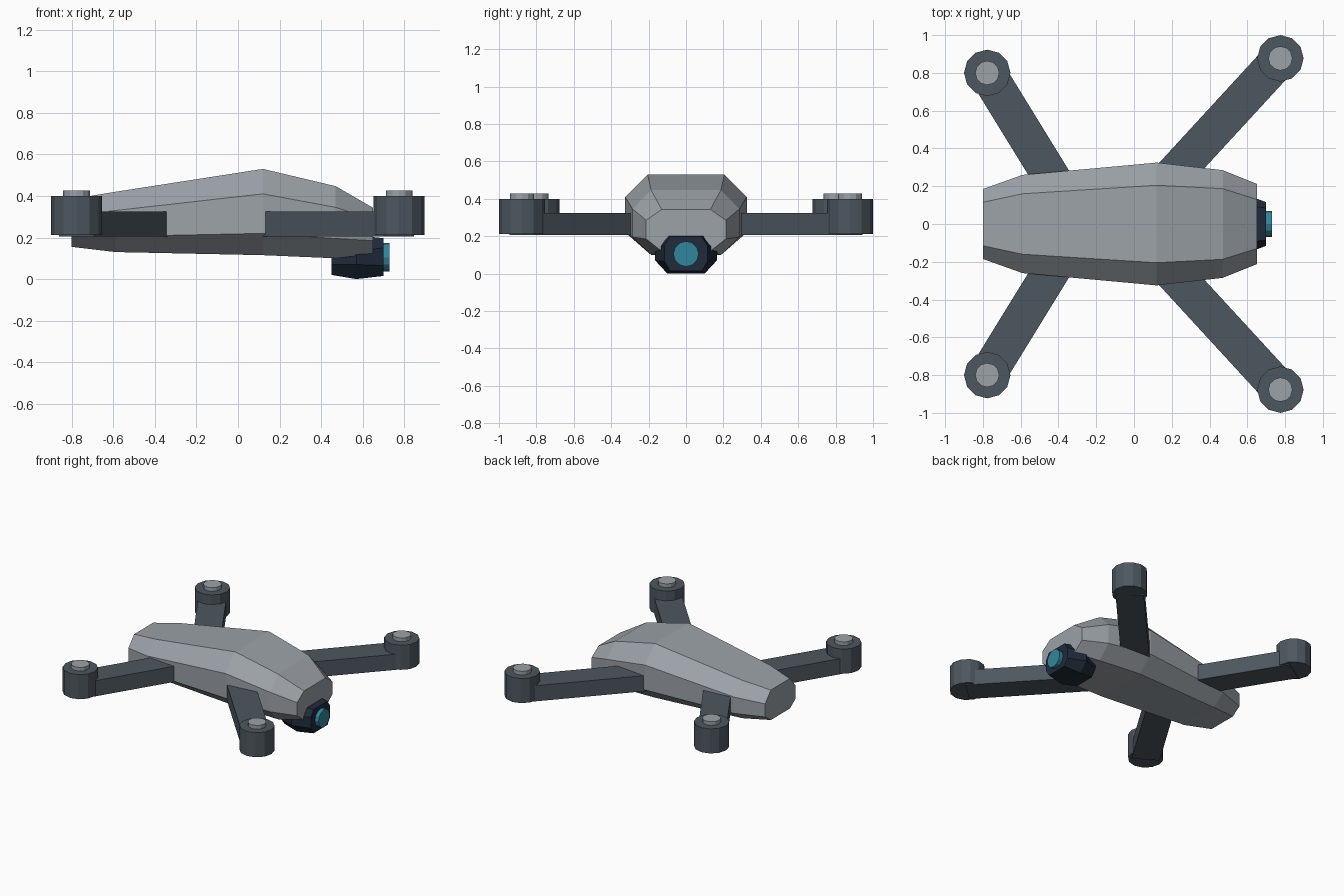
import bpy
import bmesh
from mathutils import Matrix, Vector

if "Cube" in bpy.data.objects:
    bpy.data.objects.remove(bpy.data.objects["Cube"], do_unlink=True)


def material(name, rgb):
    mat = bpy.data.materials.new(name)
    mat.use_nodes = True
    mat.diffuse_color = (*rgb, 1)
    mat.node_tree.nodes["Principled BSDF"].inputs["Base Color"].default_value = (*rgb, 1)
    return mat


shell_grey = material("shell grey", (0.33, 0.36, 0.39))
arm_grey = material("dark slate", (0.075, 0.095, 0.115))
navy = material("navy black", (0.014, 0.024, 0.042))
teal = material("lens teal", (0.03, 0.24, 0.34))


def finish(name, bm, mat):
    bmesh.ops.recalc_face_normals(bm, faces=bm.faces)
    mesh = bpy.data.meshes.new(name)
    bm.to_mesh(mesh)
    bm.free()
    mesh.materials.append(mat)
    obj = bpy.data.objects.new(name, mesh)
    bpy.context.collection.objects.link(obj)
    return obj


def loft(name, stations, mat):
    """Octagonal sections along x: x, top half width, half width, z top, upper, lower, bottom."""
    bm = bmesh.new()
    rings = []
    for x, t, w, top, upper, lower, bottom in stations:
        right = [(t, top), (w, upper), (w, lower), (t, bottom)]
        outline = right + [(-y, z) for y, z in reversed(right)]
        rings.append([bm.verts.new((x, y, z)) for y, z in outline])
    for a, b in zip(rings, rings[1:]):
        for i in range(8):
            j = (i + 1) % 8
            bm.faces.new((a[i], a[j], b[j], b[i]))
    bm.faces.new(rings[0])
    bm.faces.new(rings[-1])
    return finish(name, bm, mat)


def cylinder(name, radius, depth, sides, matrix, mat):
    bm = bmesh.new()
    bmesh.ops.create_cone(bm, cap_ends=True, segments=sides, radius1=radius,
                          radius2=radius, depth=depth, matrix=matrix)
    return finish(name, bm, mat)


# Faceted shell
loft("body_shell", [
    (-0.80, 0.115, 0.185, 0.385, 0.305, 0.205, 0.155),
    (-0.59, 0.16, 0.26, 0.42, 0.33, 0.205, 0.13),
    (0.12, 0.205, 0.325, 0.53, 0.41, 0.22, 0.115),
    (0.47, 0.187, 0.285, 0.447, 0.345, 0.195, 0.10),
    (0.65, 0.13, 0.213, 0.343, 0.285, 0.185, 0.12),
], shell_grey)

# Camera pod under the nose, with its lens
loft("camera_pod", [
    (0.45, 0.08, 0.12, 0.19, 0.14, 0.07, 0.02),
    (0.57, 0.10, 0.165, 0.21, 0.135, 0.07, 0.0),
    (0.70, 0.085, 0.115, 0.197, 0.15, 0.065, 0.015),
], navy)
cylinder("camera_lens", 0.068, 0.06, 12,
         Matrix.Translation((0.70, 0, 0.105)) @ Matrix.Rotation(1.5708, 4, "Y"), teal)

# Arms with motors: motor centre, direction into the shell, arm length
for end, hub, inward, length in (
        ("front", (0.775, 0.877), (-0.677, -0.736), 1.0),
        ("rear", (-0.777, 0.80), (0.524, -0.852), 0.78)):
    for side, s in (("left", 1), ("right", -1)):
        # The nose points along +x, and s mirrors across it
        centre = Vector((hub[0], s * hub[1], 0))
        way = Vector((inward[0], s * inward[1], 0)).normalized()
        turn = way.to_track_quat("X", "Z").to_matrix().to_4x4()
        bm = bmesh.new()
        place = Matrix.Translation(centre + way * length / 2 + Vector((0, 0, 0.265)))
        bmesh.ops.create_cube(bm, size=1, matrix=place @ turn
                              @ Matrix.Diagonal((length, 0.196, 0.12, 1)))
        finish(f"{end}_arm_{side}", bm, arm_grey)
        at = Matrix.Translation(centre)
        cylinder(f"{end}_motor_{side}", 0.123, 0.188, 12,
                 at @ Matrix.Translation((0, 0, 0.305)), arm_grey)
        cylinder(f"{end}_motor_cap_{side}", 0.064, 0.05, 12,
                 at @ Matrix.Translation((0, 0, 0.402)), shell_grey)
